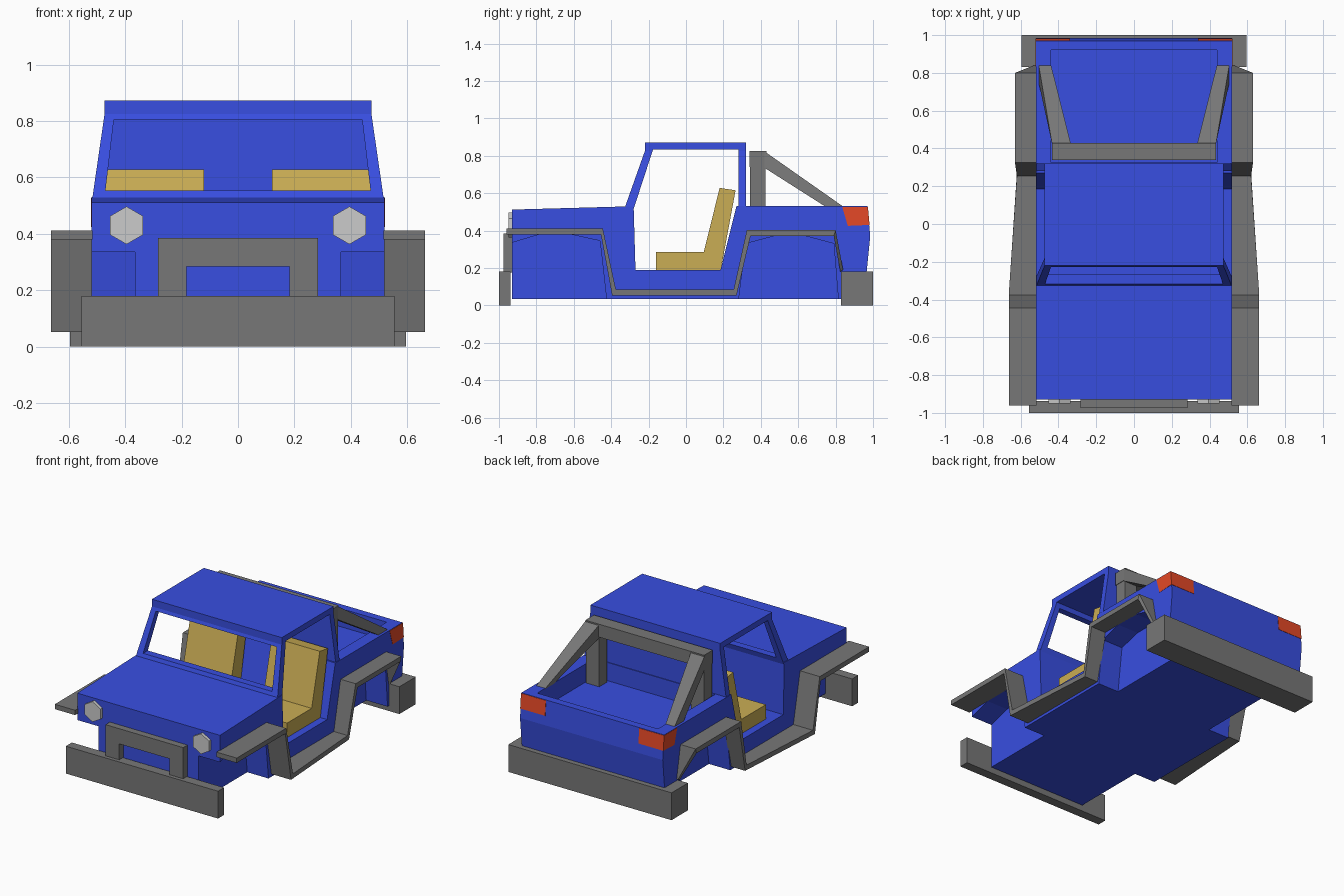
import bpy, bmesh, math

if "Cube" in bpy.data.objects:
    bpy.data.objects.remove(bpy.data.objects["Cube"])

def material(name, rgb):
    m = bpy.data.materials.new(name)
    m.diffuse_color = (*rgb, 1)
    m.use_nodes = True
    m.node_tree.nodes["Principled BSDF"].inputs["Base Color"].default_value = m.diffuse_color
    return m

BLUE = material("blue_paint", (0.04, 0.077, 0.75))
TAN = material("tan_fabric", (0.59, 0.42, 0.09))
RED = material("red_lens", (0.78, 0.066, 0.02))
DARK = material("grey_plastic", (0.185, 0.185, 0.185))
LIGHT = material("clear_lens", (0.6, 0.6, 0.6))

def loft(name, sections, mat, mirror=False):
    """Skin a row of equal-length 3D outlines and cap both ends."""
    bm = bmesh.new()
    for s in ((1, -1) if mirror else (1,)):
        rows = [[bm.verts.new((s * x, y, z)) for x, y, z in sec] for sec in sections]
        n = len(rows[0])
        for a, b in zip(rows, rows[1:]):
            for i in range(n):
                j = (i + 1) % n
                bm.faces.new((a[i], a[j], b[j], b[i]))
        bm.faces.new(rows[0])
        bm.faces.new(rows[-1])
    bmesh.ops.recalc_face_normals(bm, faces=bm.faces)
    me = bpy.data.meshes.new(name)
    bm.to_mesh(me)
    bm.free()
    me.materials.append(mat)
    ob = bpy.data.objects.new(name, me)
    bpy.context.collection.objects.link(ob)
    return ob

def prism(name, profile, x0, x1, mat, mirror=False):
    """Extrude a (y, z) side profile from x0 to x1."""
    return loft(name, [[(x, y, z) for y, z in profile] for x in (x0, x1)], mat, mirror)

def box(name, x, y, z, mat, mirror=False):
    return prism(name, [(y[0], z[0]), (y[1], z[0]), (y[1], z[1]), (y[0], z[1])], *x, mat, mirror)

def cut(ob, cutters):
    for c in cutters:
        mod = ob.modifiers.new("cut", 'BOOLEAN')
        mod.operation, mod.solver, mod.object = 'DIFFERENCE', 'EXACT', c
    bpy.context.view_layer.update()
    dg = bpy.context.evaluated_depsgraph_get()
    me = bpy.data.meshes.new_from_object(ob.evaluated_get(dg))
    ob.modifiers.clear()
    ob.data = me
    for c in cutters:
        bpy.data.objects.remove(c)

# Body tub: side profile with door opening, minus wheel wells and load bed
body = prism("body", [(-.93, .035), (-.93, .512), (-.28, .53), (-.27, .19), (.185, .19),
                      (.27, .53), (.97, .53), (.985, .37), (.965, .17), (.83, .17), (.83, .035)],
             -.52, .52, BLUE)
front_well = prism("front_well_cutter", [(-1.1, .335), (-.93, .335), (-.78, .38), (-.62, .38),
                   (-.46, .345), (-.41, -.1), (-1.1, -.1)], .365, .7, BLUE, True)
rear_well = prism("rear_well_cutter", [(.265, -.1), (.32, .33), (.47, .37), (.64, .37),
                  (.79, .33), (.825, -.1)], .365, .7, BLUE, True)
bed = box("bed_cutter", (-.44, .44), (.325, .92), (.41, .7), BLUE)
cut(body, [front_well, rear_well, bed])

# Cab: tapered shell with side and windshield openings
def cab_row(z, y0, y1, w):
    return [(-w, y0, z), (w, y0, z), (w, y1, z), (-w, y1, z)]

cab = loft("cab", [cab_row(.515, -.33, .32, .518), cab_row(.825, -.22, .32, .473),
                   cab_row(.872, -.22, .32, .473)], BLUE)
doors = prism("door_cutter", [(-.285, .5), (-.176, .834), (.28, .834), (.28, .5)], -.7, .7, BLUE)
shield = loft("windshield_cutter", [[(-.47, y, .553), (.47, y, .553), (.44, y, .805), (-.44, y, .805)]
                                    for y in (-.5, .1)], BLUE)
cut(cab, [doors, shield])

# Seats
prism("seats", [(-.16, .185), (-.16, .285), (.095, .285), (.18, .628), (.265, .615), (.185, .185)],
      .12, .47, TAN, True)

# Fender and sill trim: top y/z, bottom y/z, outer x at each bend
stations = [(-.96, .412, -.96, .38, .663), (-.445, .412, -.455, .38, .663),
            (-.375, .085, -.395, .053, .663), (.255, .085, .27, .053, .62),
            (.325, .402, .345, .37, .63), (.80, .402, .79, .37, .63), (.84, .19, .825, .18, .53)]
loft("fender_trim", [[(.515, yt, zt), (xo, yt, zt), (xo, yb, zb), (.515, yb, zb)]
                     for yt, zt, yb, zb, xo in stations], DARK, True)

# Bumpers and front guard
box("front_bumper", (-.555, .555), (-1, -.937), (0, .18), DARK)
box("rear_bumper", (-.595, .595), (.83, 1), (0, .18), DARK)
loft("front_guard", [[(x, y, z) for x, z in ((-.283, .175), (-.283, .385), (.283, .385), (.283, .175),
                                            (.183, .175), (.183, .285), (-.183, .285), (-.183, .175))]
                     for y in (-.975, -.925)], DARK)

# Roll bar: cross beam, posts and splayed rear struts
box("roll_bar_beam", (-.433, .433), (.34, .43), (.74, .825), DARK)
box("roll_bar_posts", (.335, .43), (.343, .425), (.405, .75), DARK, True)
loft("roll_bar_struts", [[(.333, .42, .823), (.433, .42, .823), (.433, .42, .735), (.333, .42, .735)],
                         [(.44, .845, .525), (.505, .845, .525), (.505, .75, .525), (.44, .75, .525)]],
     DARK, True)

# Six-sided headlights
loft("headlights", [[(.395 + .067 * math.sin(i * math.pi / 3), y, .43 + .067 * math.cos(i * math.pi / 3))
                     for i in range(6)] for y in (-.95, -.925)], LIGHT, True)

# Tail lights wrapping the rear corners
prism("tail_light_backs", [(.95, .527), (.9725, .527), (.9815, .43), (.95, .43)], .34, .5215, RED, True)
prism("tail_light_sides", [(.835, .527), (.9725, .527), (.9815, .43), (.865, .425)], .505, .5215, RED, True)
